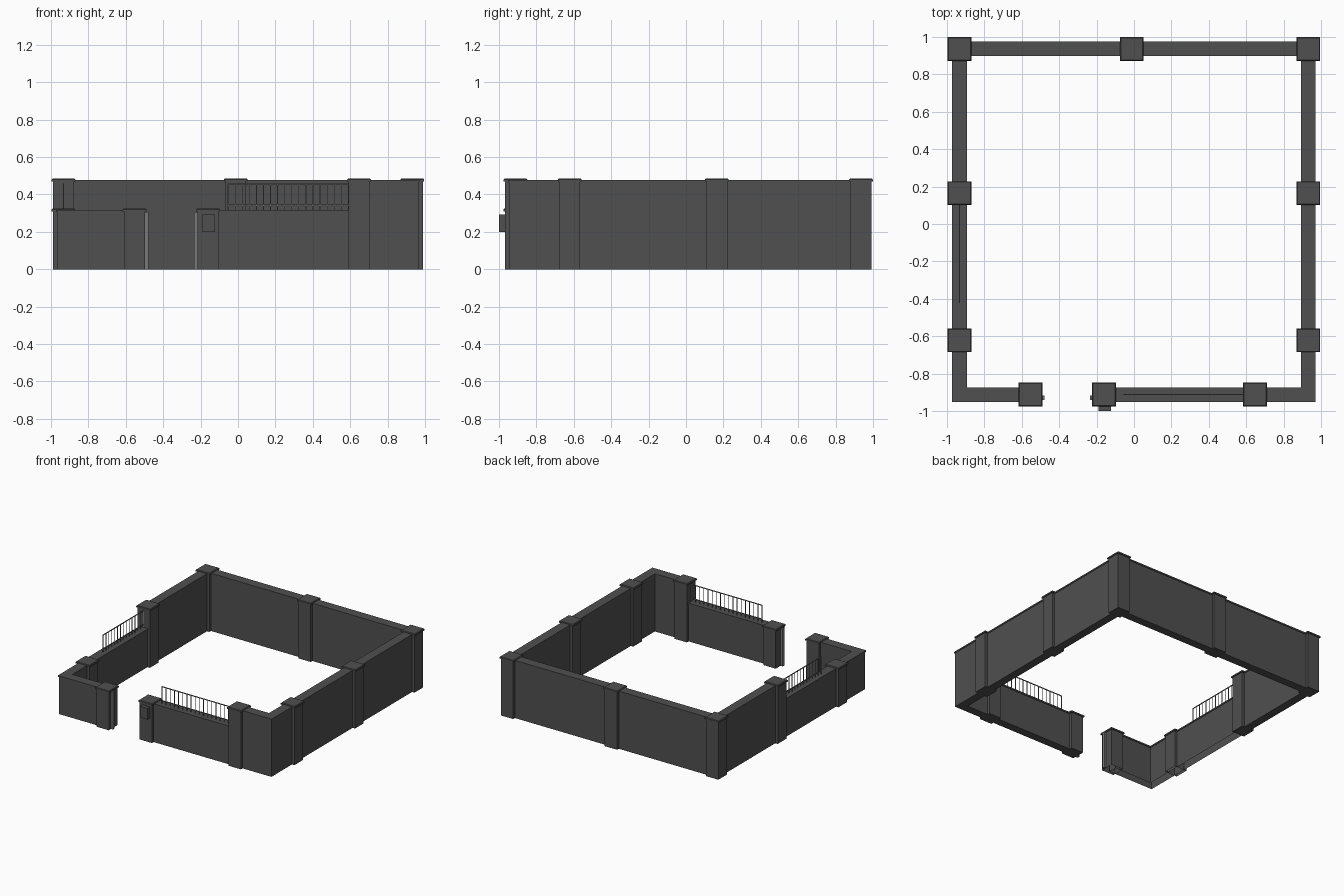
import bpy
import bmesh
from mathutils import Vector

cube = bpy.data.objects.get("Cube")
if cube:
    bpy.data.objects.remove(cube, do_unlink=True)


def material(name, grey):
    mat = bpy.data.materials.new(name)
    mat.use_nodes = True
    colour = (grey, grey, grey, 1)
    mat.diffuse_color = colour
    bsdf = mat.node_tree.nodes["Principled BSDF"]
    bsdf.inputs["Base Color"].default_value = colour
    return mat


STONE = material("dark grey stone", 0.08)
METAL = material("light grey metal", 0.19)


def finish(name, bm, mat):
    bmesh.ops.recalc_face_normals(bm, faces=bm.faces)
    mesh = bpy.data.meshes.new(name)
    bm.to_mesh(mesh)
    bm.free()
    mesh.materials.append(mat)
    obj = bpy.data.objects.new(name, mesh)
    bpy.context.collection.objects.link(obj)
    return obj


def add_box(bm, lo, hi):
    lo, hi = Vector(lo), Vector(hi)
    verts = bmesh.ops.create_cube(bm, size=1)["verts"]
    bmesh.ops.scale(bm, vec=hi - lo, verts=verts)
    bmesh.ops.translate(bm, vec=(lo + hi) / 2, verts=verts)
    return verts


def box(name, lo, hi, mat):
    bm = bmesh.new()
    add_box(bm, lo, hi)
    return finish(name, bm, mat)


def strip(name, path, width, z0, z1, floor=True):
    """Mitred wall of constant width along a path of square corners."""
    bm = bmesh.new()
    points = [Vector((x, y, 0)) for x, y in path]
    dirs = [(b - a).normalized() for a, b in zip(points, points[1:])]
    sides = [Vector((-d.y, d.x, 0)) for d in dirs]
    rings = []
    for i, p in enumerate(points):
        near = sides[max(i - 1, 0):i + 1]
        off = near[0] if len(near) == 1 else near[0] + near[1]
        off = off * width / 2
        ring = [p + off, p - off, p - off, p + off]
        heights = (z0, z0, z1, z1)
        rings.append([bm.verts.new((v.x, v.y, z)) for v, z in zip(ring, heights)])
    for a, b in zip(rings, rings[1:]):
        for k in range(4):
            if k or floor:
                j = (k + 1) % 4
                bm.faces.new((a[k], a[j], b[j], b[k]))
    bm.faces.new(rings[0])
    bm.faces.new(rings[-1])
    return finish(name, bm, STONE)


HIGH, LOW = 0.465, 0.305
LEFT, RIGHT, BACK, FRONT = -0.933, 0.932, 0.936, -0.912
MID, FORE = 0.165, -0.622
GATE_A, GATE_B, RAIL_END = -0.553, -0.16, 0.647

# Walls with their copings
walls = [
    ("high_wall", [(RAIL_END, FRONT), (RIGHT, FRONT), (RIGHT, BACK),
                   (LEFT, BACK), (LEFT, MID)], HIGH, True),
    ("low_corner_wall", [(LEFT, MID), (LEFT, FRONT), (GATE_A, FRONT)], LOW, False),
    ("low_front_wall", [(GATE_B, FRONT), (RAIL_END, FRONT)], LOW, True),
]
for name, path, top, floor in walls:
    strip(name, path, 0.068, 0, top, floor)
    strip(name + "_coping", path, 0.078, top, top + 0.012)


# Pillars with chamfered caps
def pillar(name, x, y, top, floor=True):
    r, c, z = 0.056, 0.0635, top + 0.004
    bm = bmesh.new()
    add_box(bm, (x - r, y - r, 0), (x + r, y + r, z))
    if not floor:
        bm.faces.ensure_lookup_table()
        base = [f for f in bm.faces if f.calc_center_median().z < 0.001]
        bmesh.ops.delete(bm, geom=base, context="FACES_ONLY")
    finish(name, bm, STONE)
    bm = bmesh.new()
    add_box(bm, (x - c, y - c, z), (x + c, y + c, z + 0.016))
    rim = [e for e in bm.edges if all(v.co.z > z + 0.01 for v in e.verts)]
    bmesh.ops.bevel(bm, geom=rim, offset=0.005, segments=1, affect="EDGES")
    finish(name + "_cap", bm, STONE)


for name, x, y in [
    ("back_right_pillar", LEFT, BACK), ("back_middle_pillar", -0.012, BACK),
    ("back_left_pillar", RIGHT, BACK), ("right_middle_pillar", LEFT, MID),
    ("left_middle_pillar", RIGHT, MID), ("left_front_pillar", RIGHT, FORE),
    ("front_pillar", RAIL_END, FRONT),
]:
    pillar(name, x, y, HIGH)
pillar("right_front_pillar", LEFT, FORE, LOW, False)
pillar("gate_pillar_right", GATE_A, FRONT, LOW, False)
pillar("gate_pillar_left", GATE_B, FRONT, LOW)


# Railings: flat rails with evenly spaced bars
def railing(name, start, end, bars=18):
    a, b = Vector(start), Vector(end)
    t = 0.003
    bm = bmesh.new()
    for z in (0.342, 0.456):
        add_box(bm, (a.x - t, a.y - t, z - t), (b.x + t, b.y + t, z + t))
    for i in range(bars):
        p = a.lerp(b, i / (bars - 1))
        w = t if i in (0, bars - 1) else 0.002
        add_box(bm, (p.x - w, p.y - w, LOW + 0.01), (p.x + w, p.y + w, 0.456))
    finish(name, bm, METAL)


railing("front_railing", (-0.053, FRONT), (0.59, FRONT))
railing("right_railing", (LEFT, -0.42), (LEFT, 0.108), 15)

# Gate jamb posts
for name, x in (("gate_jamb_right", -0.489), ("gate_jamb_left", -0.226)):
    box(name, (x - 0.01, -0.94, 0), (x + 0.01, -0.918, LOW), METAL)

# Letter box on the gate pillar
box("letter_box", (-0.19, -1.0, 0.2), (-0.122, -0.966, 0.292), STONE)
